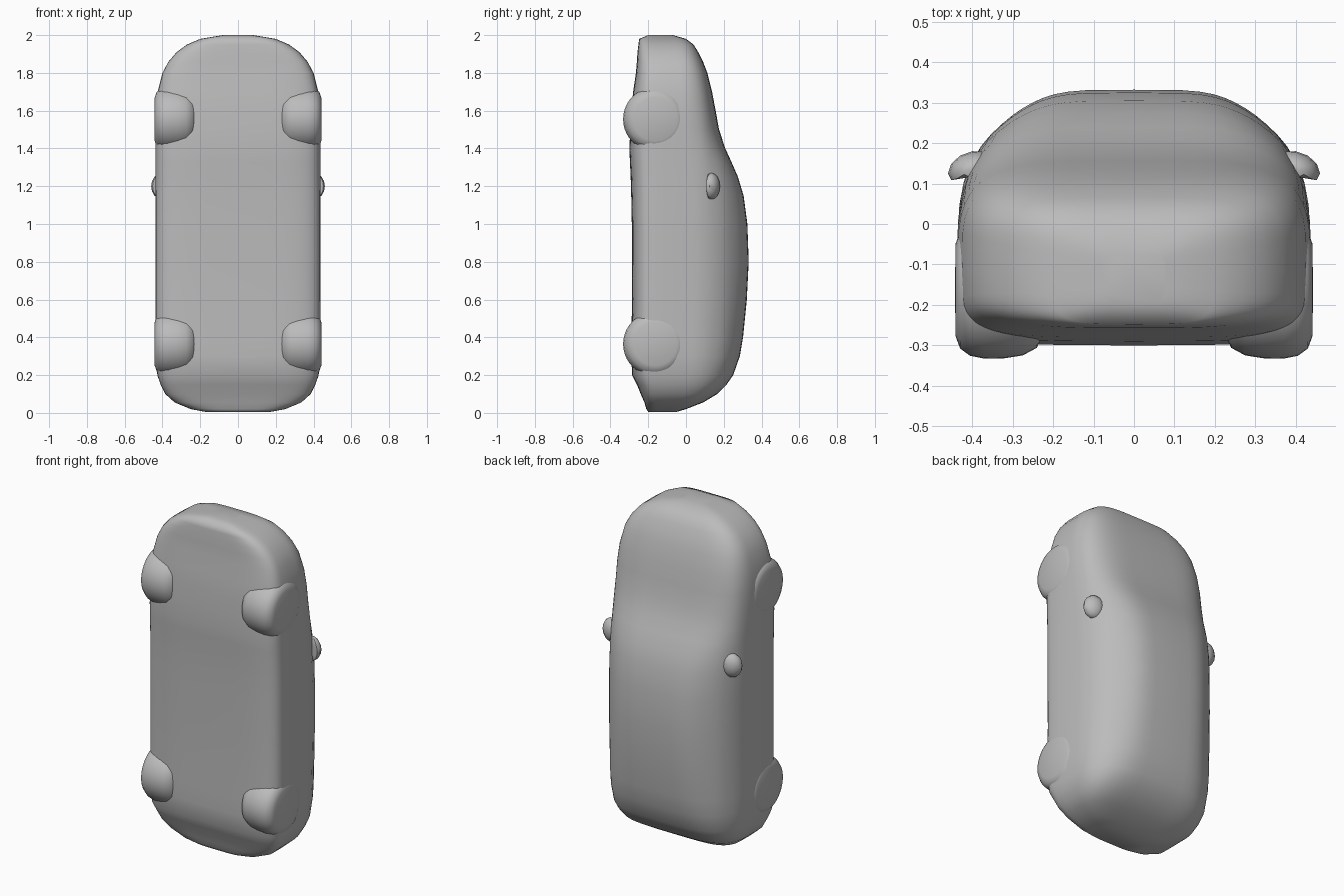
import bpy, bmesh, math

if "Cube" in bpy.data.objects:
    bpy.data.objects.remove(bpy.data.objects["Cube"])

grey = bpy.data.materials.new("plain grey")
grey.use_nodes = True
grey.diffuse_color = (0.5, 0.5, 0.5, 1)
grey.node_tree.nodes["Principled BSDF"].inputs["Base Color"].default_value = (0.5, 0.5, 0.5, 1)


def finish(name, bm, angle=40):
    bmesh.ops.recalc_face_normals(bm, faces=bm.faces)
    mesh = bpy.data.meshes.new(name)
    bm.to_mesh(mesh)
    bm.free()
    mesh.materials.append(grey)
    ob = bpy.data.objects.new(name, mesh)
    bpy.context.collection.objects.link(ob)
    bpy.ops.object.select_all(action='DESELECT')
    bpy.context.view_layer.objects.active = ob
    ob.select_set(True)
    bpy.ops.object.shade_smooth_by_angle(angle=math.radians(angle))
    return ob


def lerp_table(table, v):
    for (a, fa), (b, fb) in zip(table, table[1:]):
        if v <= b:
            return fa + (fb - fa) * max(0, (v - a) / (b - a))
    return table[-1][1]


# Car body standing on its tail: (z, half width, underside y, upper y)
STATIONS = [
    (0.005, 0.17, -0.20, -0.05), (0.02, 0.25, -0.21, 0.00), (0.055, 0.335, -0.22, 0.09),
    (0.10, 0.385, -0.24, 0.165), (0.15, 0.41, -0.26, 0.215), (0.20, 0.427, -0.285, 0.25),
    (0.30, 0.437, -0.29, 0.285), (0.40, 0.438, -0.29, 0.302), (0.60, 0.438, -0.285, 0.322),
    (0.80, 0.438, -0.287, 0.332), (1.00, 0.438, -0.287, 0.325), (1.15, 0.438, -0.29, 0.305),
    (1.25, 0.437, -0.293, 0.275), (1.33, 0.437, -0.297, 0.24), (1.40, 0.437, -0.30, 0.208),
    (1.50, 0.437, -0.295, 0.175), (1.60, 0.435, -0.29, 0.157), (1.70, 0.425, -0.28, 0.138),
    (1.80, 0.40, -0.265, 0.113), (1.86, 0.368, -0.26, 0.09), (1.91, 0.325, -0.257, 0.065),
    (1.95, 0.27, -0.252, 0.04), (1.98, 0.20, -0.248, 0.0), (2.0, 0.08, -0.20, -0.07),
]
# Cabin narrowing with height above the belt line
TAPER = [(-0.4, 1.0), (0.0, 1.0), (0.1, 0.975), (0.2, 0.90), (0.3, 0.76), (0.34, 0.72)]
MID, N = -0.12, 56


def section(z, w, low, high):
    pts = []
    for i in range(N):
        t = 2 * math.pi * i / N
        c, s = math.cos(t), math.sin(t)
        p = 2 / 4.5
        y = MID + math.copysign(abs(s) ** p, s) * ((high - MID) if s > 0 else (MID - low))
        x = math.copysign(abs(c) ** p, c) * w * lerp_table(TAPER, y)
        pts.append((x, y, z))
    return pts


bm = bmesh.new()
rings = [[bm.verts.new(p) for p in section(*st)] for st in STATIONS]
for a, b in zip(rings, rings[1:]):
    for i in range(N):
        j = (i + 1) % N
        bm.faces.new((a[i], a[j], b[j], b[i]))
bm.faces.new(rings[0])
bm.faces.new(rings[-1])
finish("car_body", bm, 60)


# Wheels: rounded discs turned from a profile of (x, radius)
WHEEL = [(0.215, 0.0), (0.22, 0.10), (0.24, 0.143), (0.275, 0.162), (0.32, 0.169),
         (0.37, 0.170), (0.405, 0.163), (0.43, 0.145), (0.441, 0.115), (0.443, 0.0)]


def wheel(name, side, z):
    bm = bmesh.new()
    n = 40
    loops = []
    for x, r in WHEEL:
        loops.append([bm.verts.new((side * x, -0.163 + r * math.sin(2 * math.pi * i / n),
                                    z + r * math.cos(2 * math.pi * i / n))) for i in range(n)])
    for a, b in zip(loops, loops[1:]):
        for i in range(n):
            j = (i + 1) % n
            bm.faces.new((a[i], a[j], b[j], b[i]))
    bmesh.ops.remove_doubles(bm, verts=bm.verts, dist=1e-5)
    finish(name, bm, 60)


# Side mirrors: small pods, flat on the underside
def mirror_pod(name, side):
    bm = bmesh.new()
    bmesh.ops.create_uvsphere(bm, u_segments=12, v_segments=8, radius=1)
    for v in bm.verts:
        x, y, z = v.co
        v.co = (side * (0.40 + 0.06 * x), 0.135 + 0.045 * max(y, -0.4) - 0.01 * x, 1.2 + 0.07 * z)
    finish(name, bm, 40)


for side, word in ((1, "left"), (-1, "right")):
    wheel("rear_wheel_" + word, side, 0.365)
    wheel("front_wheel_" + word, side, 1.555)
    mirror_pod("side_mirror_" + word, side)
